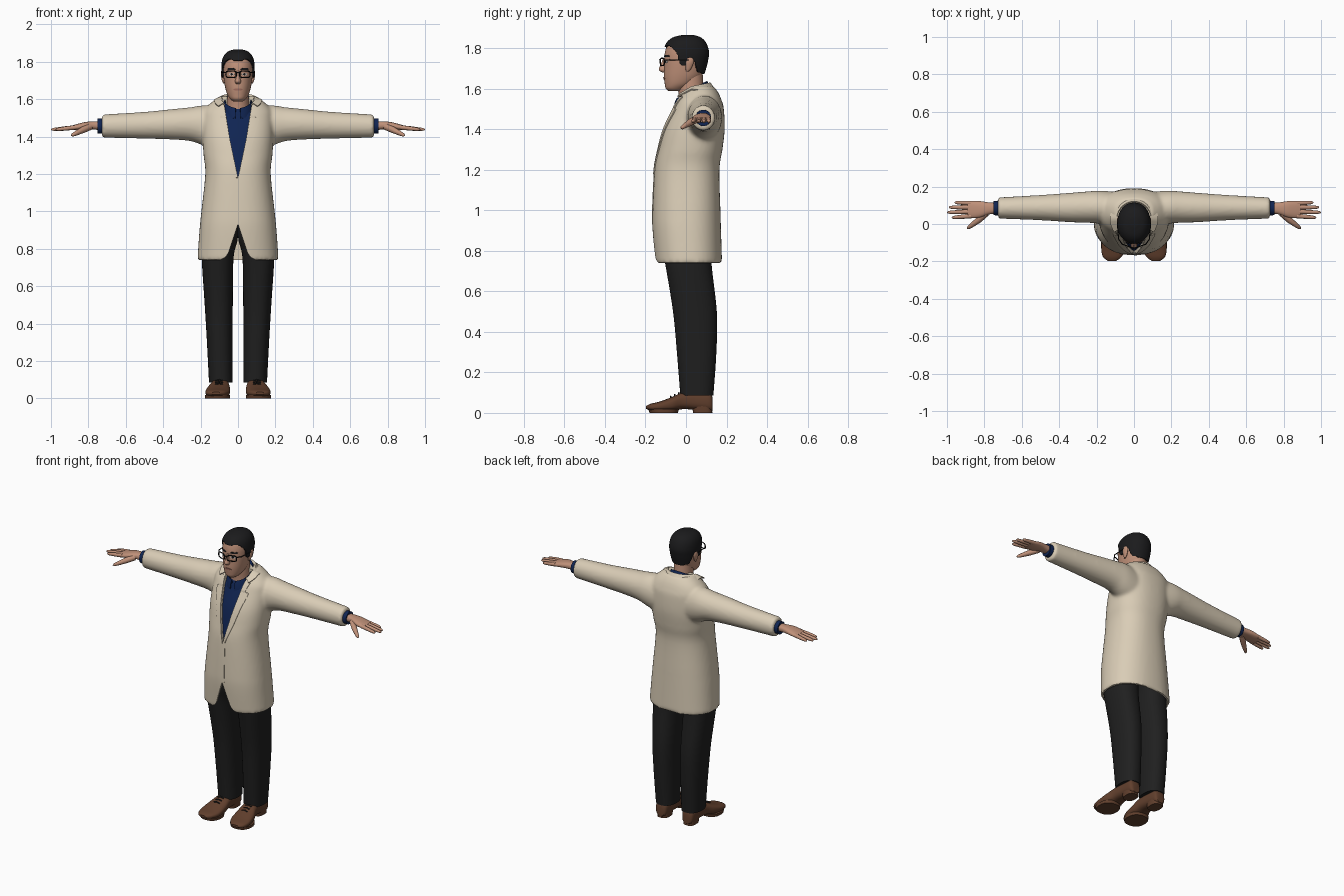
import bpy, bmesh
from math import sin, cos, pi, radians, sqrt, copysign
from mathutils import Vector
from mathutils.bvhtree import BVHTree

if "Cube" in bpy.data.objects:
    bpy.data.objects.remove(bpy.data.objects["Cube"])


def material(name, rgb):
    m = bpy.data.materials.new(name)
    m.use_nodes = True
    m.diffuse_color = (*rgb, 1)
    m.node_tree.nodes["Principled BSDF"].inputs["Base Color"].default_value = (*rgb, 1)
    return m


CREAM = material("cream wool", (.70, .61, .47))
NAVY = material("navy cotton", (.005, .018, .085))
BLACK = material("charcoal cloth", (.014, .014, .014))
BROWN = material("brown leather", (.12, .05, .026))
SKIN = material("skin", (.52, .28, .19))
HAIR = material("dark hair", (.011, .011, .012))
FRAME = material("black frame", (.005, .005, .005))
LIPS = material("lips", (.36, .16, .12))
WHITE = material("eye white", (.65, .62, .6))


def finish(name, bm, mat, recalc=True):
    if recalc:
        bmesh.ops.recalc_face_normals(bm, faces=bm.faces)
    me = bpy.data.meshes.new(name)
    bm.to_mesh(me)
    bm.free()
    me.materials.append(mat)
    ob = bpy.data.objects.new(name, me)
    bpy.context.collection.objects.link(ob)
    return ob


def bake(ob):
    deps = bpy.context.evaluated_depsgraph_get()
    me = bpy.data.meshes.new_from_object(ob.evaluated_get(deps))
    ob.modifiers.clear()
    ob.data = me


def sym(rows):
    return [(t, -w, w, f, b) for t, w, f, b in rows]


def resample(rows, steps):
    """Smooth curve through every ring."""
    out = []
    for i in range(len(rows) - 1):
        p0, p1, p2 = rows[max(i - 1, 0)], rows[i], rows[i + 1]
        p3 = rows[min(i + 2, len(rows) - 1)]
        for k in range(steps):
            u = k / steps
            out.append([b + .5 * u * (c - a + u * (2 * a - 5 * b + 4 * c - d + u * (3 * (b - c) + d - a)))
                        for a, b, c, d in zip(p0, p1, p2, p3)])
    return out + [list(rows[-1])]


def loft(name, rows, mat, axis="z", n=48, p=2.0, steps=5, side=1):
    """Rings of (position, a min, a max, b min, b max) along an axis."""
    bm = bmesh.new()
    rings = []
    for t, a0, a1, b0, b1 in resample(rows, steps):
        ring = []
        for k in range(n):
            c, s = cos(2 * pi * k / n), sin(2 * pi * k / n)
            a = (a0 + a1) / 2 + (a1 - a0) / 2 * copysign(abs(c) ** (2 / p), c)
            b = (b0 + b1) / 2 + (b1 - b0) / 2 * copysign(abs(s) ** (2 / p), s)
            x, y, z = {"z": (a, b, t), "x": (t, a, b), "y": (a, t, b)}[axis]
            ring.append(bm.verts.new((x * side, y, z)))
        rings.append(ring)
    for r, q in zip(rings, rings[1:]):
        for k in range(n):
            bm.faces.new((r[k], r[(k + 1) % n], q[(k + 1) % n], q[k]))
    bm.faces.new(rings[0])
    bm.faces.new(rings[-1])
    return finish(name, bm, mat)


def strip(name, rows, mat, thick):
    """Open sheet through rows of points, given a thickness."""
    bm = bmesh.new()
    grid = [[bm.verts.new(p) for p in r] for r in rows]
    for r, q in zip(grid, grid[1:]):
        for k in range(len(r) - 1):
            bm.faces.new((r[k], r[k + 1], q[k + 1], q[k]))
    ob = finish(name, bm, mat)
    m = ob.modifiers.new("thickness", "SOLIDIFY")
    m.thickness, m.offset = thick, 0
    bake(ob)
    return ob


def tree(ob):
    return BVHTree.FromPolygons([v.co for v in ob.data.vertices], [p.vertices for p in ob.data.polygons])


def drape(bvh, x, z, lift):
    hit = bvh.ray_cast(Vector((x, -1, z)), Vector((0, 1, 0)))[0]
    return (x, (hit.y if hit else 0) - lift, z)


def draped_strip(name, bvh, edges, mat, side=1, lift=.003, thick=.006, cols=6):
    """Plate over a surface; edges are (z, inner x, outer x)."""
    rows = [[drape(bvh, side * (a + (b - a) * k / cols), z, lift) for k in range(cols + 1)]
            for z, a, b in resample(edges, 4)]
    return strip(name, rows, mat, thick)


def draped_oval(name, bvh, cx, cz, w, h, mat, lift=.002):
    rows = []
    for i in range(13):
        u = -.99 + 1.98 * i / 12
        e = h * sqrt(1 - u * u)
        rows.append([drape(bvh, cx + w * u, cz + e * v, lift) for v in (-1, -.5, 0, .5, 1)])
    return strip(name, rows, mat, .003)


def tube(name, pts, radii, mat, cyclic=False):
    cu = bpy.data.curves.new(name, "CURVE")
    cu.dimensions, cu.bevel_depth, cu.bevel_resolution, cu.use_fill_caps = "3D", 1, 3, True
    sp = cu.splines.new("POLY")
    sp.points.add(len(pts) - 1)
    for q, p, r in zip(sp.points, pts, radii):
        q.co, q.radius = (*p, 1), r
    sp.use_cyclic_u = cyclic
    cu.materials.append(mat)
    ob = bpy.data.objects.new(name, cu)
    bpy.context.collection.objects.link(ob)


def cut(ob, cutter):
    m = ob.modifiers.new("cut", "BOOLEAN")
    m.operation, m.object, m.solver = "DIFFERENCE", cutter, "EXACT"
    bake(ob)
    bpy.data.objects.remove(cutter)


def wedge(half, y0, y1):
    """Prism cutter, symmetric in x, from (x, z) points."""
    outline = half + [(-x, z) for x, z in reversed(half) if x]
    bm = bmesh.new()
    f, b = ([bm.verts.new((x, y, z)) for x, z in outline] for y in (y0, y1))
    bm.faces.new(f)
    bm.faces.new(b)
    for i in range(len(f)):
        j = (i + 1) % len(f)
        bm.faces.new((f[i], f[j], b[j], b[i]))
    return finish("cutter", bm, CREAM)


# Coat: body and sleeves fused into one skin
body = [(.74, .217, -.152, .178), (.9, .206, -.165, .173), (1.0, .196, -.165, .17), (1.2, .175, -.155, .165),
        (1.3, .184, -.137, .18), (1.4, .19, -.112, .191), (1.5, .188, -.067, .187), (1.54, .18, -.047, .177),
        (1.58, .145, -.02, .16), (1.615, .1, .0, .135)]
coat = loft("coat", sym(body), CREAM, p=2.3)
sleeve = [(.08, .01, .17, 1.32, 1.56), (.18, .003, .178, 1.35, 1.567), (.25, .007, .174, 1.375, 1.557),
          (.35, .01, .166, 1.384, 1.547), (.5, .02, .155, 1.389, 1.532), (.728, .029, .142, 1.394, 1.518)]
bm = bmesh.new()
bm.from_mesh(coat.data)
for s in (1, -1):
    arm = loft("sleeve", sleeve, CREAM, "x", side=s)
    bm.from_mesh(arm.data)
    bpy.data.objects.remove(arm)
bm.to_mesh(coat.data)
bm.free()
m = coat.modifiers.new("fuse", "REMESH")
m.mode, m.voxel_size = "VOXEL", .01
m = coat.modifiers.new("soften", "SMOOTH")
m.factor, m.iterations = .5, 6
bake(coat)
coat_skin = tree(coat)

# Hollow skirt, front vent and neck opening
cavity = [(z - (.05 if z < .8 else 0), w - .013, f + .013, b - .013) for z, w, f, b in body[:3]]
cut(coat, loft("cutter", sym(cavity), CREAM, p=2.3))
cut(coat, wedge([(0, .93), (.03, .84), (.05, .78), (.066, .756), (.09, .743), (.09, .68)], -.3, 0))
cut(coat, wedge([(0, 1.18), (.043, 1.385), (.071, 1.56), (.088, 1.62), (.088, 1.7)], -.3, .035))

# Lapels, front edge and coat collar
lapel = [(1.18, .001, .012), (1.3, .026, .058), (1.42, .05, .092), (1.495, .062, .112),
         (1.505, .063, .092), (1.56, .072, .108)]
for s, label in ((1, "left"), (-1, "right")):
    draped_strip(label + "_lapel", coat_skin, lapel, CREAM, s)
draped_strip("front_edge", coat_skin, [(.93, 0, .016), (1.05, 0, .016), (1.19, 0, .016)], CREAM, 1, .001, .004)


def around(a0, a1, rx, ry, z0, back, front, count=36):
    row = []
    for i in range(count + 1):
        a = radians(a0 + (a1 - a0) * i / count)
        s = sin(a)
        row.append((rx * cos(a), .028 + ry * s, z0 + (back if s > 0 else front) * s))
    return row


strip("coat_collar", [around(-35, 215, .088, .088, 1.598, .02, .05), around(-35, 215, .093, .093, 1.61, .018, .055),
                      around(-35, 215, .128, .122, 1.596, -.012, .06)], CREAM, .006)

# Shirt front, collar and cuffs
loft("shirt", sym([(1.1, .13, -.13, .12), (1.2, .15, -.141, .12), (1.3, .16, -.124, .13), (1.4, .16, -.098, .14),
                   (1.5, .14, -.055, .14), (1.525, .11, -.046, .13), (1.55, .07, -.034, .11)]), NAVY, p=2.3)
strip("shirt_collar", [around(-80, 260, .083, .089, 1.55, .045, .055), around(-80, 260, .077, .083, 1.575, .045, .045),
                       around(-80, 260, .070, .076, 1.592, .045, .042), around(-80, 260, .066, .07, 1.575, .045, .045)],
      NAVY, .005)

# Head, neck and nose
head = loft("head", sym([(1.588, .026, -.085, -.02), (1.602, .042, -.1, .0), (1.625, .057, -.105, .04),
                         (1.66, .068, -.109, .075), (1.7, .075, -.108, .09), (1.74, .079, -.107, .1),
                         (1.78, .08, -.104, .105), (1.82, .072, -.09, .093), (1.845, .052, -.062, .07),
                         (1.857, .02, -.015, .035)]), SKIN, n=72, p=2.15, steps=6)
loft("neck", sym([(1.5, .066, -.035, .1), (1.56, .06, -.036, .092), (1.62, .057, -.04, .086), (1.68, .055, -.03, .082)]), SKIN)
loft("nose", sym([(1.68, .009, -.116, -.09), (1.694, .016, -.134, -.09), (1.72, .01, -.125, -.09),
                  (1.752, .007, -.112, -.09)]), SKIN, n=20)
face = tree(head)

# Hair: upper and rear skin of the head, lifted outward
hairline = [(-.2, 1.8), (-.075, 1.805), (-.045, 1.775), (-.03, 1.715), (0, 1.71), (.012, 1.755), (.035, 1.74),
            (.05, 1.68), (.2, 1.655)]


def hair_limit(y):
    for (y0, z0), (y1, z1) in zip(hairline, hairline[1:]):
        if y <= y1:
            return z0 + (z1 - z0) * (y - y0) / (y1 - y0)


bm = bmesh.new()
bm.from_mesh(head.data)
skip = [f for f in bm.faces if f.calc_center_median().z < hair_limit(f.calc_center_median().y)]
bmesh.ops.delete(bm, geom=skip, context="FACES")
bm.normal_update()
for v, nrm in [(v, v.normal.copy()) for v in bm.verts]:
    v.co += nrm * .009
for _ in range(4):
    bmesh.ops.smooth_vert(bm, verts=[v for v in bm.verts if v.is_boundary], factor=.4,
                          use_axis_x=True, use_axis_y=True, use_axis_z=True)
hair = finish("hair", bm, HAIR, False)
m = hair.modifiers.new("thickness", "SOLIDIFY")
m.thickness, m.offset = .012, -1
bake(hair)

# Mouth and glasses bridge
draped_oval("mouth", face, 0, 1.652, .025, .006, LIPS)
tube("glasses_bridge", [(-.01, -.127, 1.74), (0, -.13, 1.743), (.01, -.127, 1.74)], [.003] * 3, FRAME)

# Paired parts
for s, label in ((1, "left_"), (-1, "right_")):
    draped_oval(label + "eye", face, .034 * s, 1.733, .014, .006, WHITE)
    draped_oval(label + "iris", face, .034 * s, 1.733, .006, .0058, HAIR, .004)
    draped_strip(label + "eyebrow", face, [(1.757, .014, .055), (1.762, .016, .056), (1.766, .025, .05)], HAIR, s, .002, .004)
    rim = []
    for k in range(28):
        c, w = cos(2 * pi * k / 28), sin(2 * pi * k / 28)
        x = .037 + .028 * copysign(abs(c) ** .6, c)
        rim.append((x * s, -.13 + .35 * x, 1.733 + .018 * copysign(abs(w) ** .6, w)))
    tube(label + "glasses_rim", rim, [.0032] * 28, FRAME, True)
    tube(label + "glasses_arm", [(.064 * s, -.107, 1.742), (.083 * s, -.08, 1.743), (.089 * s, .015, 1.742)], [.003] * 3, FRAME)
    loft(label + "ear", [(1.685, .072, .08, .0, .012), (1.7, .07, .086, -.002, .026), (1.73, .07, .092, -.004, .038),
                         (1.75, .07, .09, .002, .036), (1.758, .074, .084, .012, .026)], SKIN, n=20, side=s)
    loft(label + "shirt_cuff", [(.68, .045, .125, 1.415, 1.497), (.752, .047, .124, 1.416, 1.496)], NAVY, "x", 32, steps=2, side=s)

    # Hands with fingers and thumb
    loft(label + "palm", [(.73, .057, .112, 1.434, 1.482), (.78, .05, .116, 1.438, 1.481), (.82, .036, .122, 1.437, 1.477),
                          (.86, .031, .124, 1.434, 1.467), (.89, .036, .121, 1.435, 1.458)], SKIN, "x", 28, 2.4, side=s)
    for finger, y0, y1, tip in (("index", .043, .034, .975), ("middle", .066, .062, 1.0),
                                ("ring", .089, .089, .99), ("little", .111, .115, .96)):
        pts = [((.87 + (tip - .87) * t) * s, y0 + (y1 - y0) * t, 1.449 - .012 * t) for t in (0, .45, .85, .96, 1)]
        tube(label + finger + "_finger", pts, [.0125, .0115, .009, .006, .001], SKIN)
    tube(label + "thumb", [(.79 * s, .058, 1.453), (.83 * s, .022, 1.435), (.865 * s, -.005, 1.418),
                           (.885 * s, -.02, 1.408), (.893 * s, -.026, 1.404)], [.018, .017, .0125, .009, .001], SKIN)

    # Trousers
    loft(label + "trouser_leg", [(.085, .03, .155, -.028, .135), (.3, .03, .166, -.045, .15), (.5, .028, .178, -.064, .152),
                                 (.75, .024, .194, -.105, .125), (.85, .002, .19, -.125, .135),
                                 (.97, -.003, .175, -.135, .14)], BLACK, p=2.3, side=s)

    # Shoes: upper, heel and laces
    loft(label + "shoe", [(.132, .07, .12, .012, .07), (.115, .056, .135, .008, .105), (.04, .05, .14, .016, .11),
                          (-.02, .046, .148, .018, .1), (-.07, .042, .166, .008, .078), (-.13, .045, .175, .008, .056),
                          (-.175, .066, .166, .012, .045), (-.197, .095, .14, .02, .034)], BROWN, "y", 36, 2.6, side=s)
    loft(label + "heel", [(0, .058, .132, .035, .13), (.035, .056, .134, .03, .128)], BROWN, n=32, p=2.8, steps=2, side=s)
    loft(label + "sole", [(0, .044, .176, -.18, -.04), (.018, .042, .177, -.186, -.035)], BROWN, n=32, p=2.3, steps=2, side=s)
    for k in range(3):
        y, z = -.035 - .02 * k, .099 - .009 * k
        tube(label + "lace_%d" % k, [(.08 * s, y, z - .006), (.1 * s, y, z), (.122 * s, y, z - .006)], [.004] * 3, BLACK)

# Smooth shading with crisp edges
bpy.ops.object.select_all(action="DESELECT")
for ob in bpy.context.collection.objects:
    if ob.type == "MESH":
        ob.select_set(True)
        bpy.context.view_layer.objects.active = ob
bpy.ops.object.shade_smooth_by_angle(angle=radians(40))
